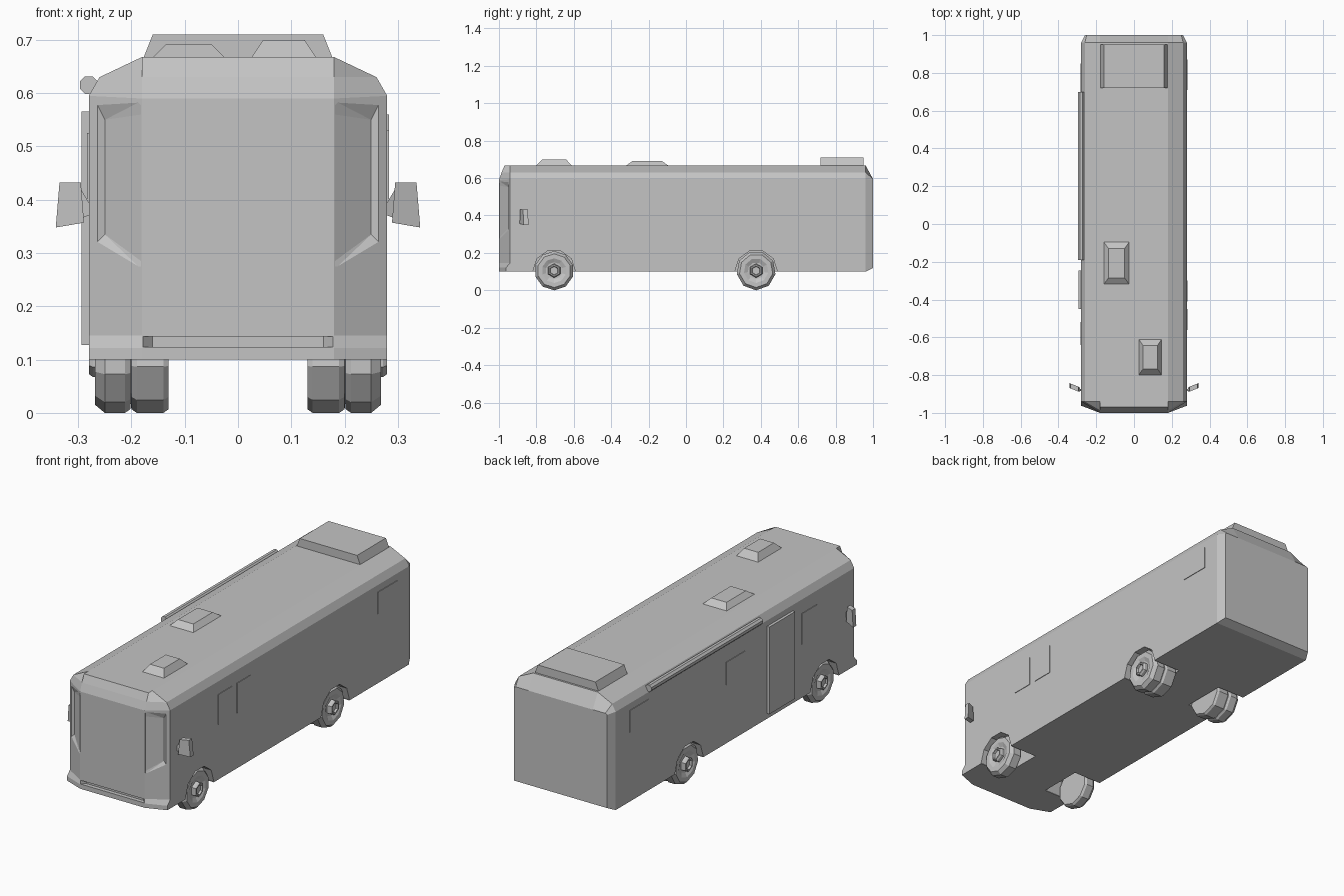
import bpy, bmesh, math

cube = bpy.data.objects.get("Cube")
if cube:
    bpy.data.objects.remove(cube)

GREY = 0.55
paint = bpy.data.materials.new("plain_grey")
paint.use_nodes = True
paint.diffuse_color = (GREY, GREY, GREY, 1)
paint.node_tree.nodes["Principled BSDF"].inputs["Base Color"].default_value = (GREY, GREY, GREY, 1)


def finish(name, bm):
    """Turn a bmesh into a flat shaded object."""
    bmesh.ops.recalc_face_normals(bm, faces=bm.faces)
    mesh = bpy.data.meshes.new(name)
    bm.to_mesh(mesh)
    bm.free()
    mesh.materials.append(paint)
    obj = bpy.data.objects.new(name, mesh)
    bpy.context.collection.objects.link(obj)
    return obj


def hull(name, points):
    """Convex solid around a few points."""
    bm = bmesh.new()
    for p in points:
        bm.verts.new(p)
    bmesh.ops.convex_hull(bm, input=bm.verts)
    bmesh.ops.dissolve_limit(bm, angle_limit=0.01, verts=bm.verts, edges=bm.edges)
    return finish(name, bm)


def frustum(name, x, y, z, dx=0, dy=0):
    """Box from ranges, with the top drawn in by dx and dy."""
    base = [(a, b, z[0]) for a in x for b in y]
    top = [(a, b, z[1]) for a in (x[0] + dx, x[1] - dx) for b in (y[0] + dy, y[1] - dy)]
    return hull(name, base + top)


def loft(name, rings):
    """Skin closed rings and cap both ends."""
    bm = bmesh.new()
    loops = [[bm.verts.new(p) for p in ring] for ring in rings]
    n = len(loops[0])
    for a, b in zip(loops, loops[1:]):
        for i in range(n):
            bm.faces.new((a[i], a[(i + 1) % n], b[(i + 1) % n], b[i]))
    for cap in (loops[0], loops[-1]):
        bm.faces.new(cap)
    return finish(name, bm)


def lathe(name, profile, sides, y, z, side, phase=0):
    """Turn an (x, radius) profile about an axle along x."""
    rings = []
    for x, r in profile:
        angles = [phase + math.tau * i / sides for i in range(sides)]
        rings.append([(side * x, y + r * math.sin(a), z - r * math.cos(a)) for a in angles])
    return loft(name, rings)


def cut(target, cutter):
    cutter.hide_render = True
    mod = target.modifiers.new("cut", "BOOLEAN")
    mod.operation, mod.solver, mod.object = "DIFFERENCE", "EXACT", cutter
    bpy.context.view_layer.objects.active = target
    with bpy.context.temp_override(object=target, active_object=target):
        bpy.ops.object.modifier_apply(modifier=mod.name)
    bpy.data.objects.remove(cutter)


# Body shell: half sections (x, y, z) from rear to front, mirrored
side_section = [(.28, .10), (.28, .122), (.28, .145), (.28, .595), (.26, .63), (.18, .668)]
rear = [(.26, 1, .12), (.26, 1, .13), (.26, 1, .145), (.26, 1, .59), (.25, 1, .595), (.18, 1, .595)]
back = [(x, .96, z) for x, z in side_section]
front = [(x, -.962 if z < .13 else -.94, z) for x, z in side_section]
nose = [(.18, -1, .10), (.18, -1, .122), (.18, -1, .145),
        (.18, -1, .59), (.18, -.986, .63), (.18, -.97, .668)]

bm = bmesh.new()
loops = []
for half in (rear, back, front, nose):
    ring = half + [(-x, y, z) for x, y, z in reversed(half)]
    loops.append([bm.verts.new(p) for p in ring])
for a, b in zip(loops, loops[1:]):
    for i in range(len(a)):
        j = (i + 1) % len(a)
        bm.faces.new((a[i], a[j], b[j], b[i]))
bm.faces.new(loops[0])
last = len(loops[-1]) - 1
for i in range(5):
    v = loops[-1]
    bm.faces.new((v[i], v[i + 1], v[last - i - 1], v[last - i]))
body = finish("body", bm)

# Grille slot in the bumper, with sloping ends
cut(body, hull("grille_cutter", [(sx * x, y, z) for sx in (-1, 1) for z in (.124, .143)
                                 for x, y in ((.18, -1.002), (.16, -.98))]))

AXLES = {"front": -.705, "rear": .375}
for side in (-1, 1):
    # Shallow windscreen corner recesses
    outer = [(.182, .585), (.265, .58), (.265, .32), (.182, .27)]
    inner = [(.182, .56), (.25, .55), (.25, .335), (.182, .285)]
    pts = [(side * x, -1.001 + .6 * (x - .18), z) for x, z in outer]
    pts += [(side * x, -.998 + .74 * (x - .18), z) for x, z in inner]
    cut(body, hull("windscreen_cutter", pts))
    # Wheel wells
    for y in AXLES.values():
        cut(body, lathe("well_cutter", [(.125, .113), (.3, .113)], 10, y, .103, side, math.pi / 10))

# Wheels and hubs: single at the front, double at the rear
tyre = [(.202, .06), (.202, .098), (.212, .105), (.25, .105), (.268, .09),
        (.268, .066), (.258, .045), (.258, .02)]
inner_tyre = [(.13, .06), (.13, .098), (.14, .105), (.19, .105), (.2, .098), (.205, .06)]
hub = [(.24, .038), (.272, .038), (.28, .032), (.28, .025), (.27, .022)]
for label, y in AXLES.items():
    for side, hand in ((1, "left"), (-1, "right")):
        sides = 10 if label == "front" else 9
        lathe(f"{label}_{hand}_wheel", tyre, sides, y, .105, side)
        lathe(f"{label}_{hand}_hub", hub, 6, y, .105, side)
        if label == "rear":
            lathe(f"rear_{hand}_inner_wheel", inner_tyre, sides, y, .105, side)

# Roof air conditioner and vents
frustum("roof_air_conditioner", (-.18, .18), (.72, .95), (.66, .71), dx=.02)
frustum("front_roof_vent", (.025, .147), (-.80, -.61), (.667, .70), .022, .032)
frustum("middle_roof_vent", (-.16, -.025), (-.32, -.095), (.667, .692), .025, .035)

# Awning roll and entry door on the right side
bm = bmesh.new()
ends = []
for y in (-.19, .70):
    turn = [math.tau * (i + .5) / 8 for i in range(8)]
    ends.append([(-.28 + .018 * math.cos(a), y, .615 + .018 * math.sin(a)) for a in turn])
bm.free()
loft("awning_roll", ends)
frustum("entry_door", (-.294, -.27), (-.45, -.245), (.127, .566))

# Side windows as thin plates: side, y range, z range
windows = [(1, (-.56, -.45), (.38, .53)), (1, (-.41, -.30), (.38, .53)), (1, (.71, .87), (.45, .56)),
           (-1, (.70, .85), (.45, .56)), (-1, (-.07, .08), (.395, .51)), (-1, (-.64, -.52), (.37, .525))]
for i, (side, y, z) in enumerate(windows):
    frustum(f"side_window_{i + 1}", (side * .277, side * .283), y, z)

# Wing mirrors with short arms
head = [(.335, .432), (.295, .432), (.289, .357), (.342, .348)]
arm = [(.277, .39), (.277, .372), (.298, .425), (.294, .365)]
for side, hand in ((1, "left"), (-1, "right")):
    for name, outline, thick in (("mirror", head, .013), ("mirror_arm", arm, .005)):
        hull(f"{hand}_{name}", [(side * x, -.88 + .4 * (x - .28) + t, z)
                                for x, z in outline for t in (-thick, thick)])
